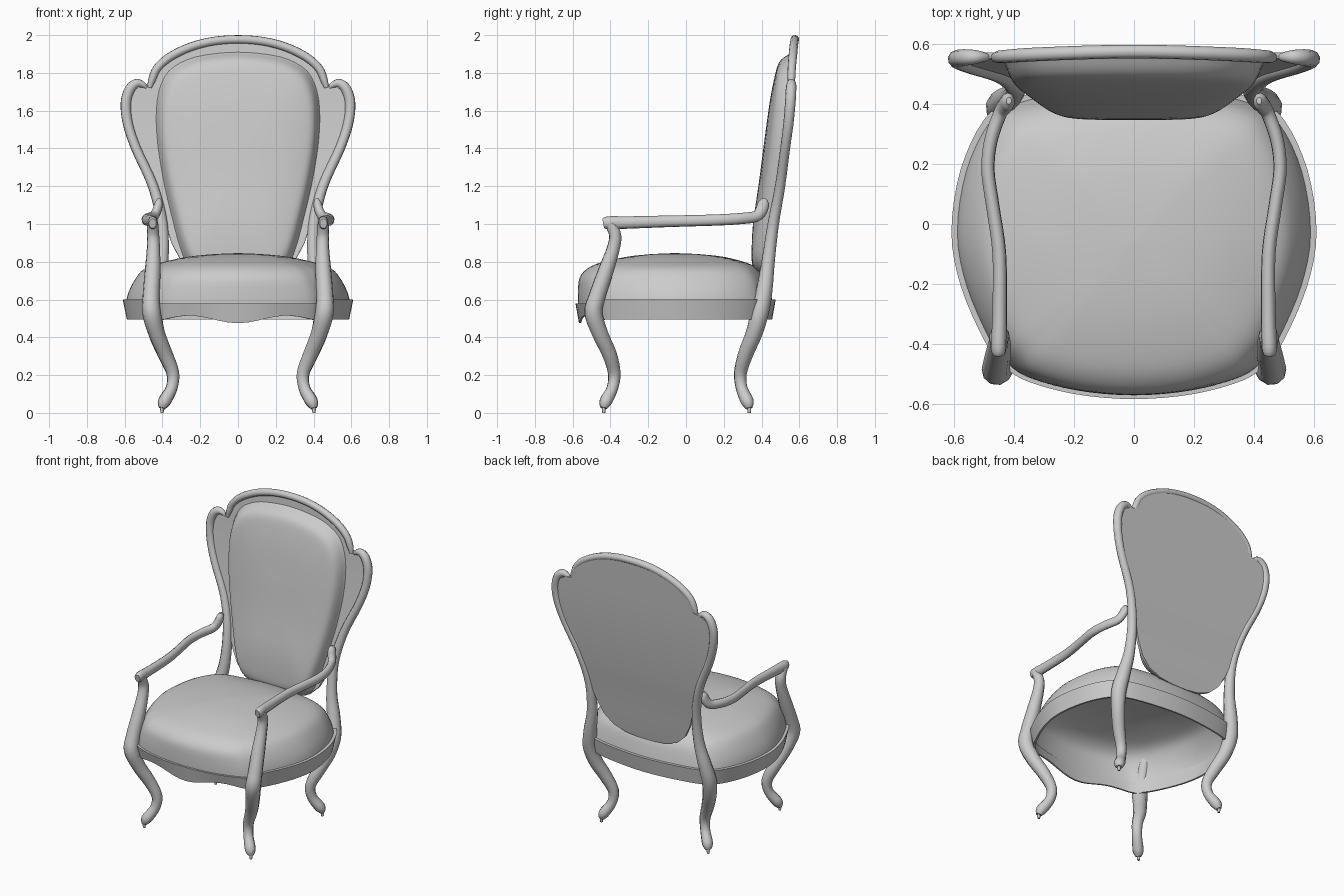
import bpy, bmesh, math
from mathutils import Vector

if "Cube" in bpy.data.objects:
    bpy.data.objects.remove(bpy.data.objects["Cube"])


def spline(pts, steps=4, closed=False):
    """Catmull-Rom sampling for points of any dimension."""
    n, out = len(pts), []
    for i in range(n if closed else n - 1):
        if closed:
            p = [pts[(i + k) % n] for k in (-1, 0, 1, 2)]
        else:
            p = [pts[min(max(i + k, 0), n - 1)] for k in (-1, 0, 1, 2)]
        for s in range(steps):
            t = s / steps
            out.append(tuple(0.5 * (2 * b + (c - a) * t + (2 * a - 5 * b + 4 * c - d) * t * t
                                    + (3 * b - a - 3 * c + d) * t ** 3) for a, b, c, d in zip(*p)))
    return out if closed else out + [tuple(pts[-1])]


def lerp_table(table, x):
    for (a, fa), (b, fb) in zip(table, table[1:]):
        if x <= b:
            return fa + (fb - fa) * (x - a) / (b - a)
    return table[-1][1]


def loft(name, loops, closed=True, caps=(False, False), ring=False, mirror=False, angle=40):
    """Skin a list of equal-length point loops."""
    bm = bmesh.new()
    vs = [[bm.verts.new(p) for p in lp] for lp in loops]
    n = len(loops[0])
    pairs = list(zip(vs, vs[1:])) + ([(vs[-1], vs[0])] if ring else [])
    for a, b in pairs:
        for i in range(n if closed else n - 1):
            j = (i + 1) % n
            bm.faces.new((a[i], a[j], b[j], b[i]))
    if caps[0]:
        bm.faces.new(vs[0])
    if caps[1]:
        bm.faces.new(vs[-1])
    bmesh.ops.remove_doubles(bm, verts=bm.verts, dist=1e-5)
    bmesh.ops.recalc_face_normals(bm, faces=bm.faces)
    me = bpy.data.meshes.new(name)
    bm.to_mesh(me)
    bm.free()
    ob = bpy.data.objects.new(name, me)
    bpy.context.collection.objects.link(ob)
    bpy.ops.object.select_all(action='DESELECT')
    ob.select_set(True)
    bpy.context.view_layer.objects.active = ob
    bpy.ops.object.shade_smooth_by_angle(angle=math.radians(angle))
    if mirror:
        ob.modifiers.new("mirror", 'MIRROR')
    return ob


def tube(name, pts, sides=10, steps=4, mirror=True, squash=1.0):
    """Sweep a circle along (x, y, z, radius) points; squash narrows it in x."""
    path = spline(pts, steps)
    c = [Vector(p[:3]) for p in path]
    loops, u, prev = [], None, None
    for i, p in enumerate(c):
        t = (c[min(i + 1, len(c) - 1)] - c[max(i - 1, 0)]).normalized()
        u = t.orthogonal().normalized() if u is None else prev.rotation_difference(t) @ u
        prev, v = t, t.cross(u)
        offs = [path[i][3] * (math.cos(a) * u + math.sin(a) * v)
                for a in (2 * math.pi * k / sides for k in range(sides))]
        loops.append([p + Vector((o.x * squash, o.y, o.z)) for o in offs])
    return loft(name, loops, caps=(True, True), mirror=mirror, angle=50)


# cabriole front leg running up into the arm support
tube("front_leg_and_arm_support", [
    (.402, -.435, .025, .018), (.39, -.425, .06, .034), (.352, -.39, .13, .031),
    (.345, -.38, .21, .034), (.385, -.405, .31, .04), (.43, -.455, .42, .044),
    (.458, -.49, .53, .049), (.46, -.47, .62, .045), (.452, -.425, .75, .042),
    (.448, -.385, .87, .035), (.45, -.375, .94, .033), (.452, -.4, 1.0, .03)])

# cabriole rear leg running up into the back post, ending in a scroll
tube("rear_leg_and_back_post", [
    (.402, .335, .025, .018), (.39, .325, .06, .034), (.352, .295, .13, .031),
    (.345, .288, .21, .034), (.385, .315, .31, .04), (.43, .36, .42, .044),
    (.448, .39, .53, .048), (.43, .415, .65, .043), (.402, .435, .8, .035),
    (.402, .462, 1.0, .03), (.45, .498, 1.2, .027), (.54, .525, 1.4, .026),
    (.583, .542, 1.53, .027), (.594, .552, 1.64, .028), (.572, .556, 1.715, .028),
    (.535, .558, 1.745, .024), (.5, .558, 1.735, .016), (.485, .558, 1.72, .008)])

# small caster pins
for nm, y in (("front_foot_pin", -.435), ("rear_foot_pin", .335)):
    tube(nm, [(.402, y, 0, .008), (.402, y, .015, .01), (.402, y, .04, .008)], 8, 1)

# armrest, bowed outward and turned up at the back
tube("armrest", [
    (.452, -.438, 1.003, .026), (.452, -.41, 1.006, .035), (.449, -.3, 1.008, .033),
    (.45, -.1, 1.014, .031), (.472, .06, 1.018, .03), (.488, .18, 1.022, .03),
    (.478, .28, 1.028, .03), (.447, .37, 1.04, .03), (.428, .4, 1.075, .032),
    (.42, .41, 1.11, .029), (.418, .412, 1.135, .012)], squash=.75)

# crest rail
half = [(.468, .555, 1.722, .012), (.455, .558, 1.765, .02), (.428, .56, 1.825, .022),
        (.36, .565, 1.885, .023), (.25, .57, 1.938, .023), (.13, .574, 1.968, .023)]
tube("crest_rail", half + [(0, .576, 1.977, .023)] + [(-x, y, z, r) for x, y, z, r in half[::-1]],
     mirror=False)

# seat plan, shared by the rail and the cushion, tucked in behind the front legs
CY = -.06
side = [(.2, -.568), (.37, -.52), (.445, -.462), (.5, -.39), (.578, -.21), (.61, -.03),
        (.58, .18), (.5, .35), (.4, .42), (.2, .46)]
plan = spline([(0, -.585)] + side + [(0, .475)] + [(-x, y) for x, y in side[::-1]], 4, True)


def plan_loop(sx, sy, z):
    return [(x * sx, CY + (y - CY) * sy, z(x, y)) for x, y in plan]


def rail_top(x, y):
    return .578 if y < -.45 else .6


def rail_bottom(x, y):
    return .495 - .02 * math.cos(math.pi * x / .27) if y < -.45 else .495


# seat rail with a scalloped front apron
loft("seat_rail", [plan_loop(1, 1, rail_top), plan_loop(.965, .965, rail_bottom),
                   plan_loop(.945, .945, rail_bottom), plan_loop(.965, .965, rail_top)], ring=True)

# domed seat cushion, open underneath, sloping more at the sides than at the front
rings = []
for sx, sy, z in spline([(.975, .975, .575), (.95, .975, .64), (.885, .96, .715), (.81, .88, .764),
                         (.67, .75, .795), (.45, .5, .825), (.22, .25, .84), (.001, .001, .846)], 3):
    # the upper back edge is pulled in so it tucks under the backrest
    pull = 1 - .15 * min(1, (z - .575) / .17)
    rings.append([(x, y if y < .2 else .2 + (y - .2) * pull, zz)
                  for x, y, zz in plan_loop(sx, sy, lambda x, y: z)])
loft("seat_cushion", rings, caps=(False, True), angle=60)

# backrest lean, y by height
LEAN = spline([(.68, .408), (.8, .43), (1.0, .462), (1.2, .498), (1.4, .525), (1.64, .55), (2.0, .576)])

# flat back panel filling the frame
rows = [(.708, .06), (.718, .15), (.75, .24), (.81, .305), (.9, .352), (1.0, .385), (1.1, .412),
        (1.2, .445), (1.4, .535), (1.53, .578), (1.64, .59), (1.7, .57), (1.735, .5),
        (1.74, .458), (1.82, .428), (1.88, .36), (1.935, .25), (1.965, .13), (1.975, .03)]
panel = loft("back_panel", [[(w * k / 4, lerp_table(LEAN, z) + .006, z) for k in range(-4, 5)]
                            for z, w in rows], closed=False)
solid = panel.modifiers.new("thickness", 'SOLIDIFY')
solid.thickness, solid.offset = .02, 0
panel.modifiers.new("crisp_rim", 'EDGE_SPLIT').split_angle = math.radians(40)

# padded back cushion with a rolled edge and an arched top
edge = [(.17, .755), (.25, .8), (.295, .9), (.335, 1.05), (.375, 1.22), (.405, 1.4), (.415, 1.56),
        (.4, 1.69), (.35, 1.79), (.25, 1.85), (.13, 1.876)]
outline = spline([(0, .745)] + edge + [(0, 1.885)] + [(-x, z) for x, z in edge[::-1]], 3, True)
CZ = 1.33
loops = []
for s, d in spline([(1.05, 0), (1.03, .015), (1, .045), (.95, .072), (.85, .088),
                    (.6, .106), (.3, .114), (.001, .116)], 3):
    pts = [(x * s, CZ + (z - CZ) * s) for x, z in outline]
    loops.append([(x, lerp_table(LEAN, z) - d, z) for x, z in pts])
loft("back_cushion", loops, caps=(False, True), angle=60)
